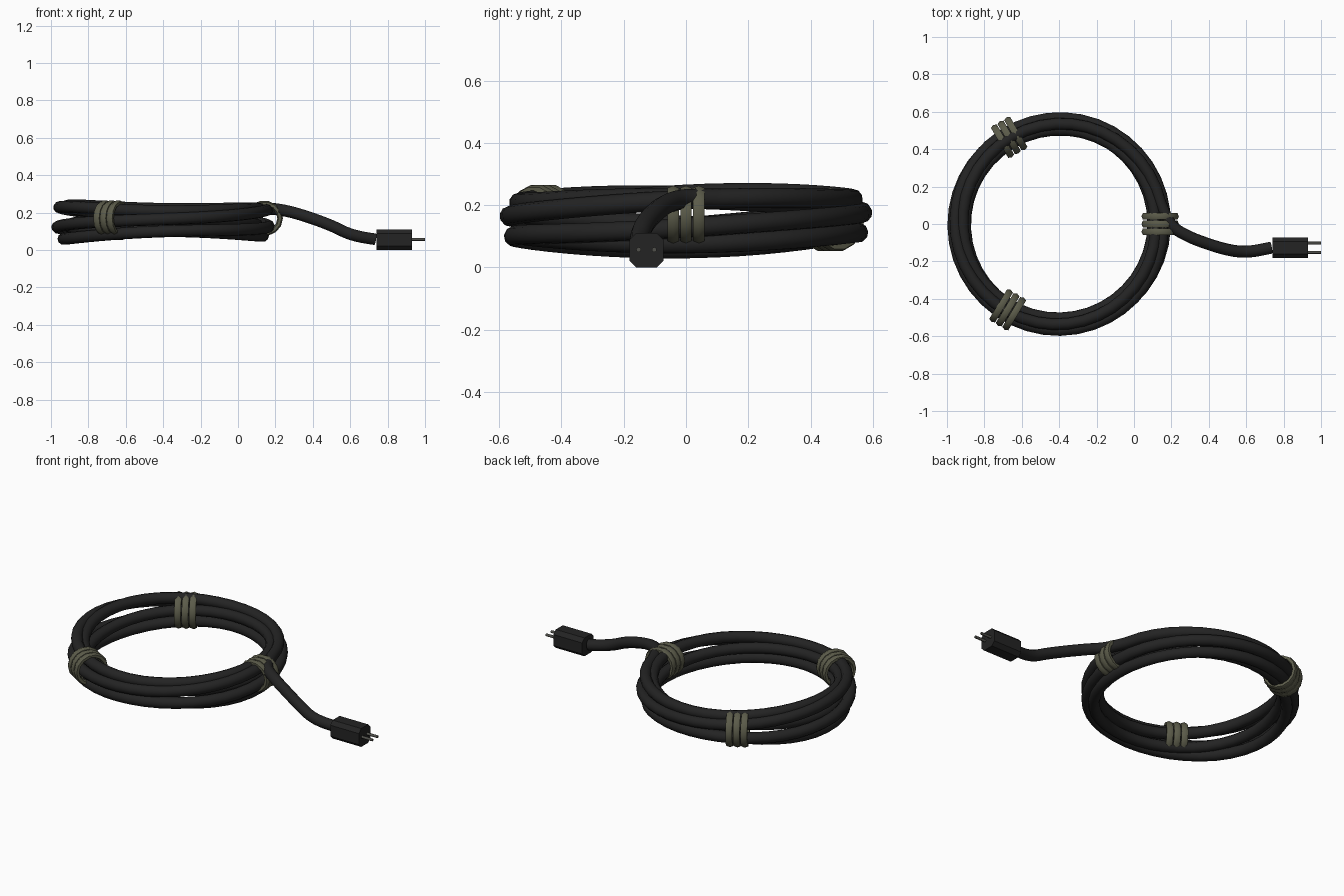
import bpy, bmesh
from math import sin, cos, pi, radians
from mathutils import Vector, Matrix

cube = bpy.data.objects.get("Cube")
if cube:
    bpy.data.objects.remove(cube, do_unlink=True)


def material(name, rgb):
    m = bpy.data.materials.new(name)
    m.use_nodes = True
    m.diffuse_color = (*rgb, 1)
    m.node_tree.nodes["Principled BSDF"].inputs["Base Color"].default_value = (*rgb, 1)
    return m


RUBBER = material("black rubber", (0.017, 0.017, 0.017))
CORD = material("olive cord", (0.105, 0.105, 0.068))
METAL = material("dull metal", (0.08, 0.08, 0.07))

CENTRE = Vector((-0.40, 0, 0.155))
RING, TUBE, TURNS = 0.535, 0.033, 5


def finish(obj, smooth):
    bpy.ops.object.select_all(action='DESELECT')
    obj.select_set(True)
    bpy.context.view_layer.objects.active = obj
    if smooth:
        bpy.ops.object.shade_smooth_by_angle(angle=radians(50))


def mesh_object(name, bm, mat, smooth=False):
    bmesh.ops.recalc_face_normals(bm, faces=bm.faces[:])
    me = bpy.data.meshes.new(name)
    bm.to_mesh(me)
    bm.free()
    me.materials.append(mat)
    obj = bpy.data.objects.new(name, me)
    bpy.context.collection.objects.link(obj)
    finish(obj, smooth)
    return obj


def tube(name, points, radius, mat):
    cu = bpy.data.curves.new(name, 'CURVE')
    cu.dimensions = '3D'
    cu.bevel_depth, cu.bevel_resolution, cu.use_fill_caps = radius, 3, True
    sp = cu.splines.new('POLY')
    sp.points.add(len(points) - 1)
    for p, co in zip(sp.points, points):
        p.co = (*co, 1)
    cu.materials.append(mat)
    obj = bpy.data.objects.new(name, cu)
    bpy.context.collection.objects.link(obj)
    finish(obj, False)
    bpy.ops.object.convert(target='MESH')
    finish(bpy.context.object, True)


def strand(t):
    """Point on the twisted bundle: strands circle an oval cross-section."""
    phi = 0.9 + t * 2 / TURNS
    tall = 0.073 - 0.008 * cos(t) + 0.014 * cos(2 * t)
    r = RING + 0.033 * cos(phi)
    return CENTRE + Vector((r * cos(t), r * sin(t), tall * sin(phi) + 0.006 * sin(t)))


def smooth_path(pts, steps=5):
    """Catmull-Rom interpolation through the points."""
    p = [Vector(q) for q in pts]
    out = []
    for i in range(1, len(p) - 2):
        a, b, c, d = p[i - 1:i + 3]
        for s in range(steps):
            t = s / steps
            out.append(0.5 * (2 * b + (c - a) * t + (2 * a - 5 * b + 4 * c - d) * t * t
                              + (3 * b - a - 3 * c + d) * t ** 3))
    return out + [p[-2]]


# Cable: loose tail leading into five coiled turns
tail = [(0.80, -0.12, 0.05), (0.733, -0.127, 0.058), (0.65, -0.143, 0.072),
        (0.58, -0.148, 0.093), (0.50, -0.137, 0.13), (0.40, -0.108, 0.168),
        (0.29, -0.065, 0.202), (0.20, -0.005, 0.219), strand(0.2), strand(0.35)]
coil = [strand(0.2 + (2 * pi * TURNS - 0.2) * i / 200) for i in range(1, 201)]
tube("coiled_cable", smooth_path(tail) + coil, TUBE - 0.001, RUBBER)


# Cord ties: three flattened oval wraps around the bundle
def tie(name, degrees, ring, wide, tall, z, segments=14, sides=6):
    bm = bmesh.new()
    for offset in (-0.041, 0, 0.041):
        loops = []
        for i in range(segments):
            a = 2 * pi * i / segments
            out = Vector((cos(a), 0, sin(a)))
            mid = Vector((wide * cos(a), offset, tall * sin(a)))
            loops.append([bm.verts.new(mid + out * 0.015 * cos(b) + Vector((0, 0.021 * sin(b), 0)))
                          for b in (2 * pi * j / sides for j in range(sides))])
        for i, loop in enumerate(loops):
            nxt = loops[(i + 1) % segments]
            for j in range(sides):
                k = (j + 1) % sides
                bm.faces.new((loop[j], loop[k], nxt[k], nxt[j]))
    place = (Matrix.Translation((CENTRE.x, CENTRE.y, z))
             @ Matrix.Rotation(radians(degrees), 4, 'Z') @ Matrix.Translation((ring, 0, 0)))
    bm.transform(place)
    mesh_object(name, bm, CORD, True)


tie("plug_side_tie", 0, 0.54, 0.085, 0.080, 0.170)
tie("back_tie", 120, 0.535, 0.085, 0.090, 0.155)
tie("front_tie", 239, 0.535, 0.085, 0.082, 0.170)

# Plug: square block with chamfered long edges
PLUG_Y, PLUG_Z, HALF, CUT = -0.127, 0.055, 0.055, 0.022
corner = HALF - CUT
profile = [(HALF, -corner), (HALF, corner), (corner, HALF), (-corner, HALF)]
profile += [(-y, -z) for y, z in profile]
bm = bmesh.new()
face = bm.faces.new([bm.verts.new((0.74, PLUG_Y + y, PLUG_Z + z)) for y, z in profile])
grown = bmesh.ops.extrude_face_region(bm, geom=[face])
bmesh.ops.translate(bm, vec=(0.19, 0, 0),
                    verts=[v for v in grown["geom"] if isinstance(v, bmesh.types.BMVert)])
if not face.is_valid or len(bm.faces) < 10:
    bm.faces.new([v for v in bm.verts if v.co.x < 0.8])
mesh_object("plug_body", bm, RUBBER)

# Prongs
for side, name in ((1, "left_prong"), (-1, "right_prong")):
    bm = bmesh.new()
    bmesh.ops.create_cone(bm, cap_ends=True, segments=8, radius1=0.008, radius2=0.008, depth=0.08,
                          matrix=Matrix.Translation((0.96, PLUG_Y + side * 0.025, PLUG_Z + 0.002))
                          @ Matrix.Rotation(pi / 2, 4, 'Y'))
    mesh_object(name, bm, METAL, True)
